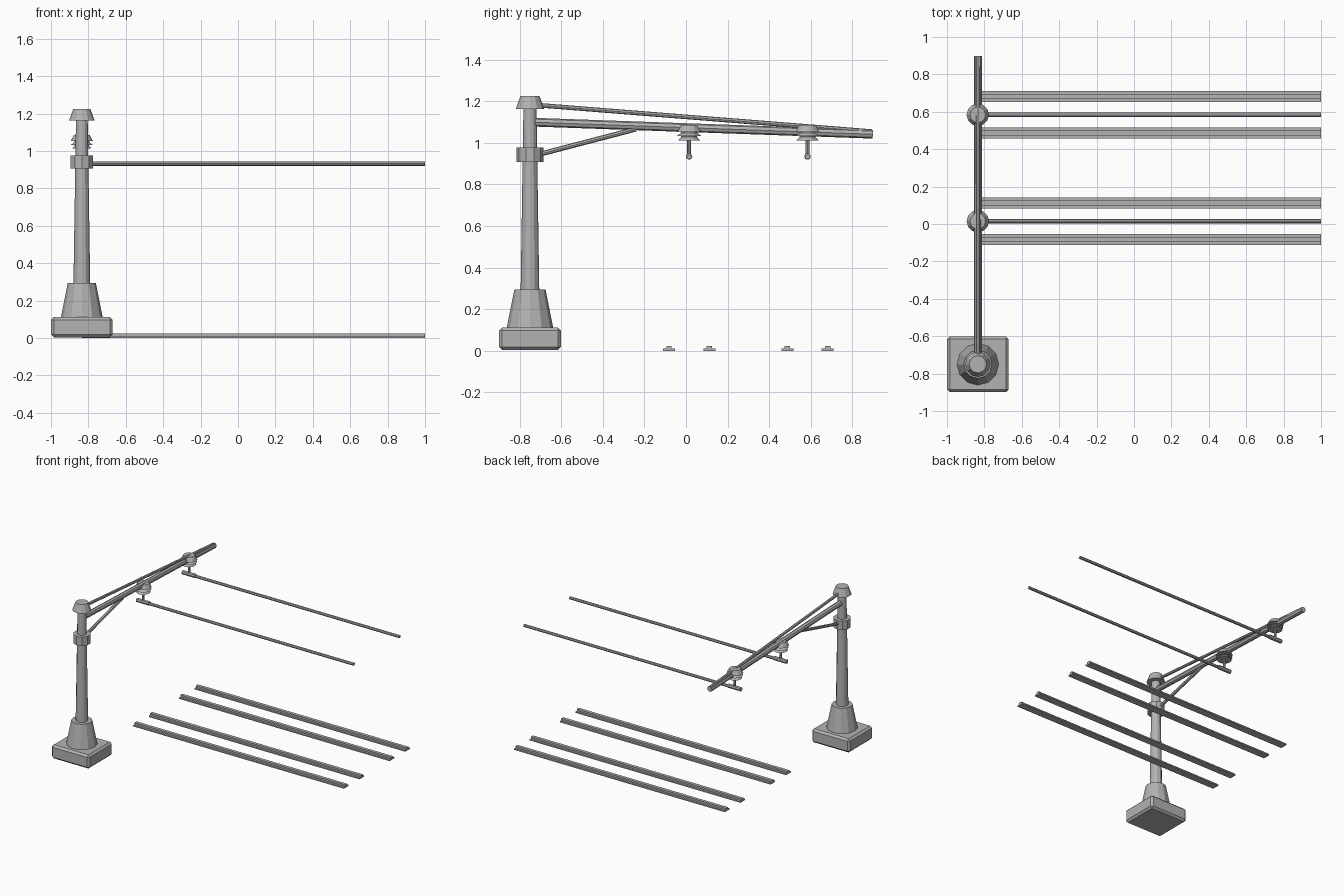
import bpy
import bmesh
from mathutils import Vector

if "Cube" in bpy.data.objects:
    bpy.data.objects.remove(bpy.data.objects["Cube"], do_unlink=True)

grey = bpy.data.materials.new("plain grey")
grey.use_nodes = True
GREY = (0.45, 0.45, 0.45, 1)
grey.diffuse_color = GREY
grey.node_tree.nodes["Principled BSDF"].inputs["Base Color"].default_value = GREY

PX, PY = -0.835, -0.75      # mast position
END_X = 1.0                 # far end of rails and wires
TRACKS = {"near": 0.015, "far": 0.584}


def finish(name, bm):
    bmesh.ops.recalc_face_normals(bm, faces=bm.faces)
    mesh = bpy.data.meshes.new(name)
    bm.to_mesh(mesh)
    bm.free()
    mesh.materials.append(grey)
    obj = bpy.data.objects.new(name, mesh)
    bpy.context.collection.objects.link(obj)
    return obj


def rod(name, start, end, r1, r2=None, sides=8):
    """Straight or tapered prism between two points."""
    a, b = Vector(start), Vector(end)
    bm = bmesh.new()
    bmesh.ops.create_cone(bm, cap_ends=True, segments=sides, radius1=r1,
                          radius2=r1 if r2 is None else r2, depth=(b - a).length)
    obj = finish(name, bm)
    obj.location = (a + b) / 2
    obj.rotation_euler = (b - a).to_track_quat("Z", "Y").to_euler()
    return obj


def upright(name, z1, z2, r1, r2, sides=12):
    return rod(name, (PX, PY, z1), (PX, PY, z2), r1, r2, sides)


def lathe(name, x, y, profile, sides=12):
    """Revolve (radius, height) points about a vertical axis."""
    bm = bmesh.new()
    verts = [bm.verts.new((r, 0, z)) for r, z in profile]
    edges = [bm.edges.new(pair) for pair in zip(verts, verts[1:])]
    bmesh.ops.spin(bm, geom=verts + edges, axis=(0, 0, 1), cent=(0, 0, 0),
                   angle=6.2831853, steps=sides)
    bmesh.ops.remove_doubles(bm, verts=bm.verts, dist=0.0005)
    obj = finish(name, bm)
    obj.location = (x, y, 0)


def extrude_x(name, y, profile, x1, x2):
    """Extrude a closed (y, z) outline along x."""
    bm = bmesh.new()
    face = bm.faces.new([bm.verts.new((x1, y + py, pz)) for py, pz in profile])
    out = bmesh.ops.extrude_face_region(bm, geom=[face])
    moved = [v for v in out["geom"] if isinstance(v, bmesh.types.BMVert)]
    bmesh.ops.translate(bm, verts=moved, vec=(x2 - x1, 0, 0))
    if len([f for f in bm.faces if len(f.verts) == len(profile)]) < 2:
        bm.faces.new([v for v in bm.verts if v not in moved])
    finish(name, bm)


# Chamfered footing block
bm = bmesh.new()
bmesh.ops.create_cube(bm, size=1)
bmesh.ops.scale(bm, verts=bm.verts, vec=(0.33, 0.298, 0.108))
bmesh.ops.bevel(bm, geom=bm.edges[:], offset=0.015, segments=1, affect="EDGES")
finish("footing", bm).location = (PX, PY, 0.058)

# Mast with pedestal, collar and cap
upright("pedestal", 0.10, 0.295, 0.114, 0.075)
upright("mast", 0.28, 1.19, 0.045, 0.031)
upright("collar", 0.907, 0.976, 0.064, 0.064, 10)
upright("mast_cap", 1.163, 1.224, 0.068, 0.046)

# Cantilever arm, tie rod and brace
rod("cantilever_arm", (PX, -0.735, 1.099), (PX, 0.898, 1.041), 0.021)
rod("tie_rod", (PX, -0.74, 1.183), (PX, 0.892, 1.054), 0.011)
rod("brace", (PX, -0.73, 0.938), (PX, -0.24, 1.066), 0.012)

# Ribbed insulators, hangers, clamps and contact wires
SHEDS = [(0, 1.085), (0.042, 1.085), (0.060, 1.052), (0.040, 1.052),
         (0.040, 1.047), (0.058, 1.033), (0.038, 1.033),
         (0.038, 1.028), (0.052, 1.012), (0, 1.012)]
# Flanged rail outline
RAIL = [(-0.029, 0), (0.029, 0), (0.029, 0.01), (0.0125, 0.01),
        (0.0125, 0.024), (-0.0125, 0.024), (-0.0125, 0.01), (-0.029, 0.01)]

for label, y in TRACKS.items():
    lathe(label + "_insulator", PX, y, SHEDS)
    rod(label + "_hanger", (PX, y, 0.93), (PX, y, 1.03), 0.009)
    rod(label + "_clamp", (PX - 0.055, y, 0.934), (PX + 0.055, y, 0.934), 0.016)
    rod(label + "_wire", (PX, y, 0.932), (END_X, y, 0.932), 0.0115)
    for side, offset in (("front", -0.097), ("back", 0.097)):
        extrude_x(f"{label}_track_{side}_rail", y + offset, RAIL, PX, END_X)
